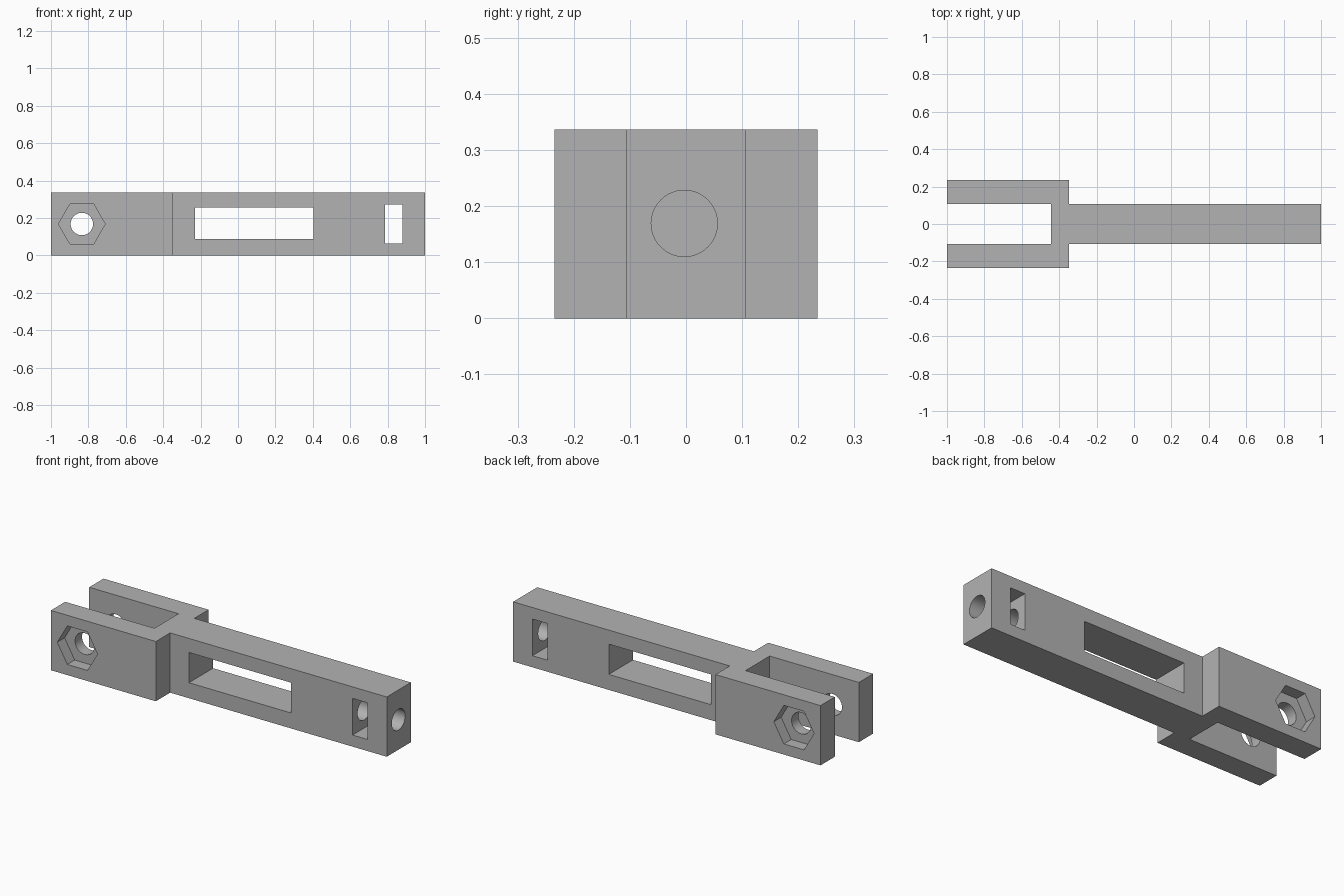
import bpy
import bmesh
from math import radians, pi
from mathutils import Matrix, Vector

cube = bpy.data.objects.get("Cube")
if cube:
    bpy.data.objects.remove(cube, do_unlink=True)

HEIGHT = 0.336
MID = HEIGHT / 2
ARM = 0.107       # half thickness of the arm and of the fork gap
FORK = 0.234      # half width of the fork
PIN_X = -0.835

grey = bpy.data.materials.new("plain grey")
grey.use_nodes = True
colour = (0.45, 0.45, 0.45, 1)
grey.diffuse_color = colour
grey.node_tree.nodes["Principled BSDF"].inputs["Base Color"].default_value = colour


def make_object(name, bm):
    bmesh.ops.recalc_face_normals(bm, faces=bm.faces)
    mesh = bpy.data.meshes.new(name)
    bm.to_mesh(mesh)
    bm.free()
    mesh.materials.append(grey)
    obj = bpy.data.objects.new(name, mesh)
    bpy.context.collection.objects.link(obj)
    return obj


def cut(body, name, bm):
    cutter = make_object(name, bm)
    cutter.hide_render = True
    mod = body.modifiers.new(name, 'BOOLEAN')
    mod.operation = 'DIFFERENCE'
    mod.solver = 'EXACT'
    mod.object = cutter
    bpy.context.view_layer.objects.active = body
    bpy.ops.object.modifier_apply(modifier=name)
    bpy.data.objects.remove(cutter, do_unlink=True)


def box(x0, x1, z0, z1):
    bm = bmesh.new()
    place = Matrix.Translation(((x0 + x1) / 2, 0, (z0 + z1) / 2))
    bmesh.ops.create_cube(bm, size=1, matrix=place @ Matrix.Diagonal((x1 - x0, 1, z1 - z0, 1)))
    return bm


def prism(sides, radius, length, centre, axis):
    bm = bmesh.new()
    turn = Matrix.Rotation(pi / 2, 4, axis)
    bmesh.ops.create_cone(bm, cap_ends=True, segments=sides, radius1=radius, radius2=radius,
                          depth=length, matrix=Matrix.Translation(centre) @ turn)
    # Put a corner of the hexagon on the x axis
    if sides == 6 and max(v.co.x for v in bm.verts) < centre[0] + radius * 0.95:
        spin = Matrix.Rotation(pi / 6, 3, 'Y')
        bmesh.ops.rotate(bm, verts=bm.verts, cent=Vector(centre), matrix=spin)
    return bm


# Fork and arm: one half of the outline, mirrored and extruded upward
half = [(-0.445, ARM), (-1, ARM), (-1, FORK), (-0.347, FORK), (-0.347, ARM), (1, ARM)]
outline = half + [(x, -y) for x, y in reversed(half)]
bm = bmesh.new()
face = bm.faces.new([bm.verts.new((x, y, 0)) for x, y in outline])
raised = bmesh.ops.extrude_face_region(bm, geom=[face])["geom"]
bmesh.ops.translate(bm, vec=(0, 0, HEIGHT),
                    verts=[v for v in raised if isinstance(v, bmesh.types.BMVert)])
body = make_object("forked_arm", bm)

# Long window, end nut slot and blind bore in the end
cut(body, "window", box(-0.23, 0.405, 0.087, 0.257))
cut(body, "nut_slot", box(0.787, 0.88, 0.065, 0.271))
cut(body, "end_bore", prism(64, 0.059, 0.5, (0.87, -0.003, 0.169), 'Y'))

# Pin hole through both prongs, with a hexagonal pocket on each outside
cut(body, "pin_hole", prism(64, 0.06, 1, (PIN_X, 0, MID), 'X'))
for side in (-1, 1):
    cut(body, "hex_pocket", prism(6, 0.125, 0.13, (PIN_X, side * FORK, MID), 'X'))

# Smooth round holes, crisp edges
bpy.ops.object.select_all(action='DESELECT')
body.select_set(True)
bpy.context.view_layer.objects.active = body
bpy.ops.object.shade_smooth_by_angle(angle=radians(30))
